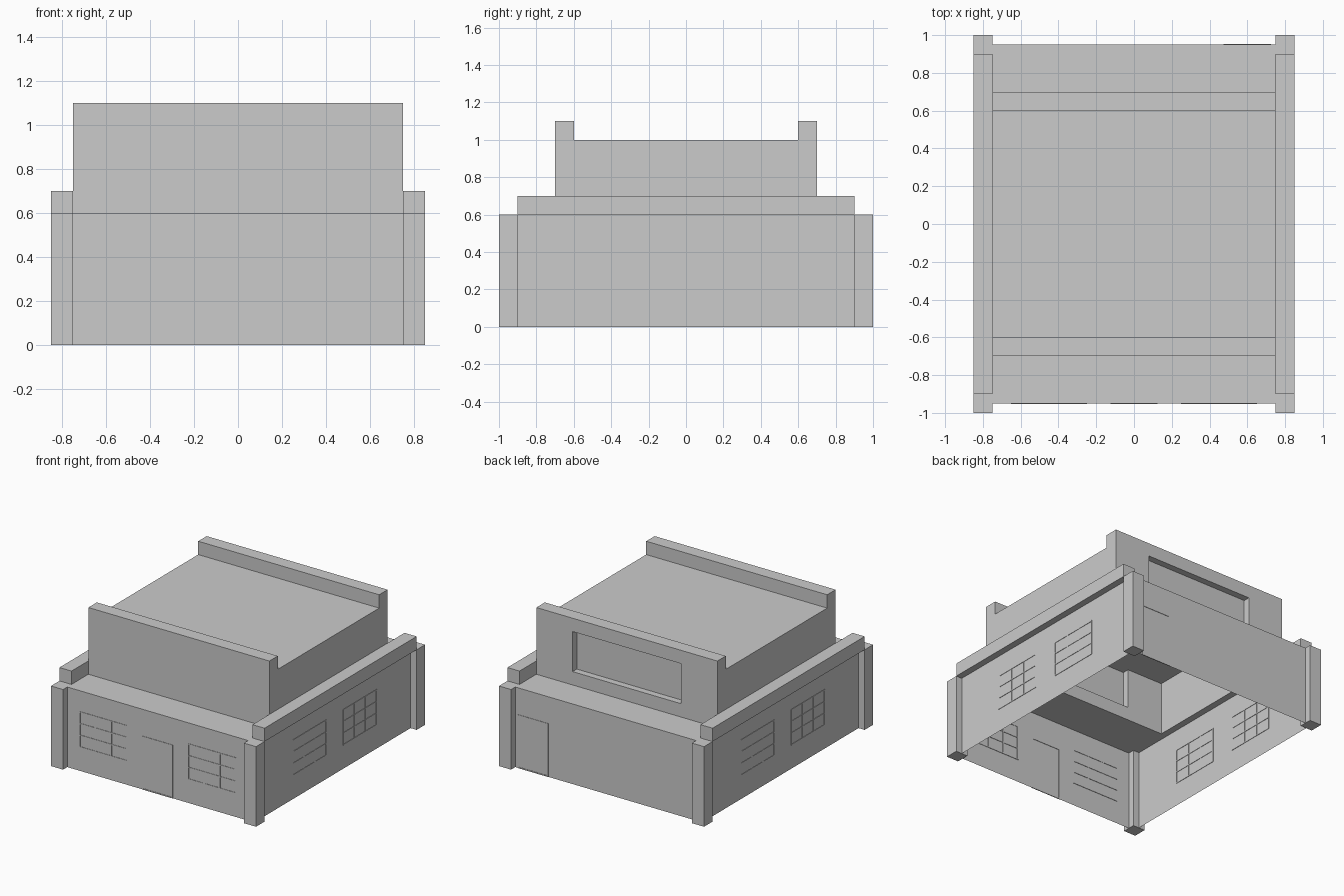
import bpy, bmesh
from mathutils import Vector

if "Cube" in bpy.data.objects:
    bpy.data.objects.remove(bpy.data.objects["Cube"])


def finish(name, bm):
    me = bpy.data.meshes.new(name)
    bm.to_mesh(me)
    bm.free()
    ob = bpy.data.objects.new(name, me)
    bpy.context.collection.objects.link(ob)
    return ob


def add_box(bm, lo, hi):
    lo, hi = Vector(lo), Vector(hi)
    verts = bmesh.ops.create_cube(bm, size=1)["verts"]
    for v in verts:
        v.co = Vector((lo[i] + (v.co[i] + 0.5) * (hi[i] - lo[i]) for i in range(3)))


def box(name, lo, hi):
    bm = bmesh.new()
    add_box(bm, lo, hi)
    return finish(name, bm)


def sheet(name, *pts):
    bm = bmesh.new()
    bm.faces.new([bm.verts.new(p) for p in pts])
    return finish(name, bm)


def frame(name, axis, at, u0, u1, z0, z1, cols, rows):
    """Grid of thin bars straddling a wall; axis is the wall's normal (0=x, 1=y)."""
    bm = bmesh.new()
    w, d = 0.004, 0.003

    def bar(ua, ub, za, zb):
        lo, hi = [0, 0, za], [0, 0, zb]
        lo[axis], hi[axis] = at - d, at + d
        lo[1 - axis], hi[1 - axis] = ua, ub
        add_box(bm, lo, hi)

    for i in range(cols + 1):
        u = u0 + w + (u1 - u0 - 2 * w) * i / cols
        bar(u - w, u + w, z0, z1)
    for j in range(rows + 1):
        z = z0 + w + (z1 - z0 - 2 * w) * j / rows
        bar(u0, u1, z - w, z + w)
    return finish(name, bm)


def upper_wall(name, y0, y1):
    """Upper storey slab with a shallow niche on its +y face."""
    bm = bmesh.new()
    add_box(bm, (-0.75, y0, 0.6), (0.75, y1, 1.1))
    bmesh.ops.recalc_face_normals(bm, faces=bm.faces)
    face = max(bm.faces, key=lambda f: f.calc_center_median().y)
    bmesh.ops.inset_region(bm, faces=[face], thickness=0.05)
    for v in face.verts:
        v.co = (0.45 if v.co.x > 0 else -0.45, y1, 1.0 if v.co.z > 0.85 else 0.7)
    inner = bmesh.ops.extrude_discrete_faces(bm, faces=[face])["faces"][0]
    bmesh.ops.translate(bm, vec=(0, -0.05, 0), verts=inner.verts)
    return finish(name, bm)


for sx, side in ((-1, "left"), (1, "right")):
    # corner pillars
    for sy, end in ((-1, "front"), (1, "back")):
        x0, x1 = sorted((0.75 * sx, 0.85 * sx))
        y0, y1 = sorted((0.9 * sy, sy))
        box(f"{end}_{side}_pillar", (x0, y0, 0), (x1, y1, 0.6))
    # side parapet, lower wall, upper wall
    box(f"{side}_parapet", (x0, -0.9, 0.6), (x1, 0.9, 0.7))
    for level, x, y, z0, z1 in (("lower", 0.8, 0.9, 0, 0.6), ("upper", 0.75, 0.6, 0.6, 1.0)):
        x *= sx
        y *= sx
        sheet(f"{side}_{level}_wall", (x, -y, z0), (x, y, z0), (x, y, z1), (x, -y, z1))
    # windows on the sides and front
    for u0, u1 in ((-0.5, -0.1), (0.1, 0.5)):
        frame(f"{side}_window", 0, 0.8 * sx, u0, u1, 0.175, 0.445, 3, 3)
    u0, u1 = sorted((0.25 * sx, 0.65 * sx))
    frame(f"front_{side}_window", 1, -0.95, u0, u1, 0.175, 0.445, 3, 3)

# lower front and back walls with the ledge roofs above them
for s, end in ((-1, "front"), (1, "back")):
    x, y, i = 0.75 * s, 0.95 * s, 0.7 * s
    sheet(f"{end}_wall", (x, y, 0), (-x, y, 0), (-x, y, 0.6), (x, y, 0.6))
    sheet(f"{end}_ledge", (x, y, 0.6), (-x, y, 0.6), (-x, i, 0.6), (x, i, 0.6))

# doors
frame("front_door", 1, -0.95, -0.125, 0.125, 0, 0.4, 1, 1)
frame("back_door", 1, 0.95, 0.475, 0.725, 0, 0.4, 1, 1)

# upper storey
upper_wall("upper_front_wall", -0.7, -0.6)
upper_wall("upper_back_wall", 0.6, 0.7)
sheet("roof", (-0.75, -0.6, 1), (0.75, -0.6, 1), (0.75, 0.6, 1), (-0.75, 0.6, 1))
